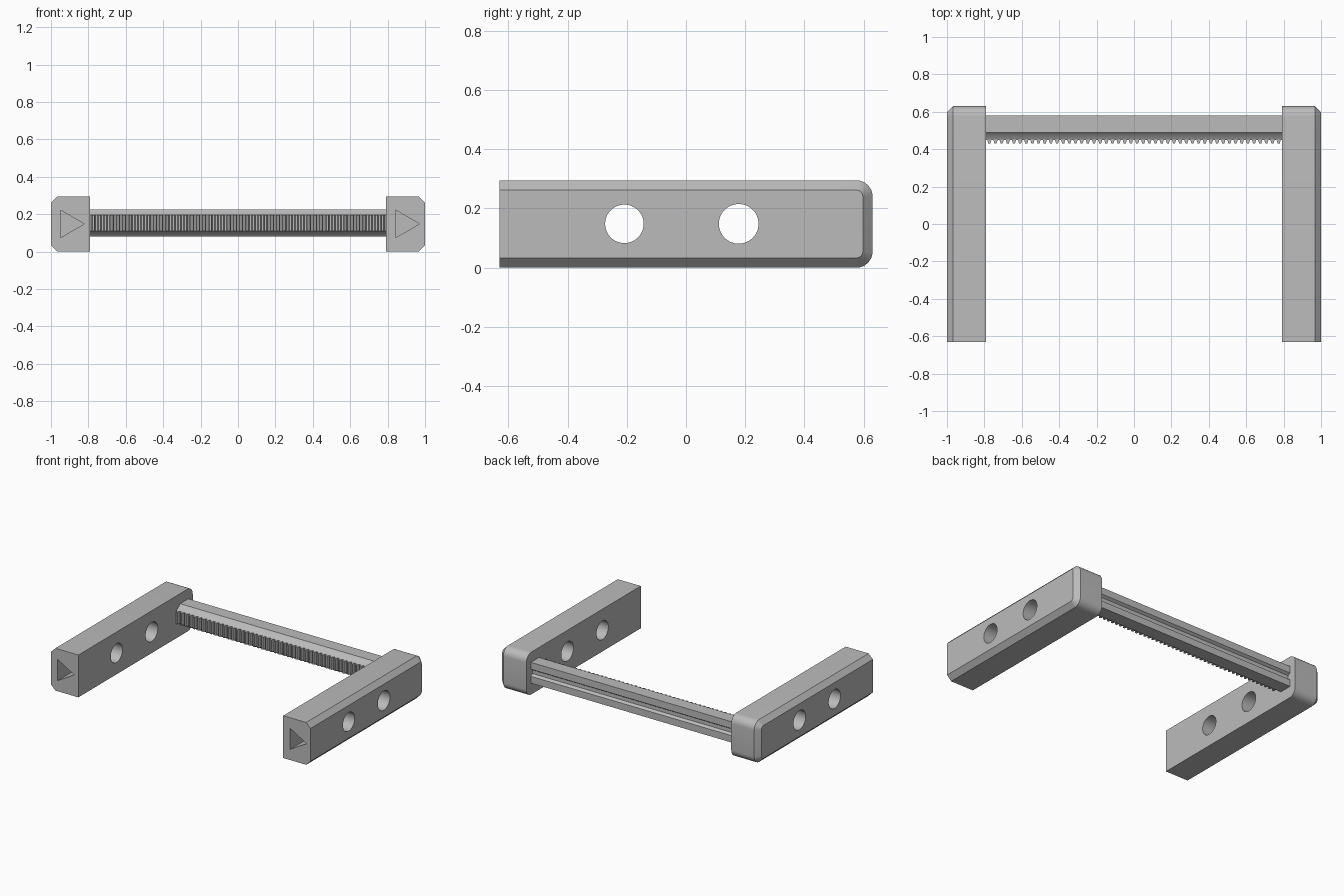
import bpy, bmesh, math
from mathutils import Vector

if "Cube" in bpy.data.objects:
    bpy.data.objects.remove(bpy.data.objects["Cube"])

gray = bpy.data.materials.new("plain_gray")
gray.diffuse_color = (0.5, 0.5, 0.5, 1)
gray.use_nodes = True
gray.node_tree.nodes["Principled BSDF"].inputs["Base Color"].default_value = gray.diffuse_color


def finish(name, bm, angle=30):
    bmesh.ops.recalc_face_normals(bm, faces=bm.faces)
    me = bpy.data.meshes.new(name)
    bm.to_mesh(me)
    bm.free()
    me.materials.append(gray)
    ob = bpy.data.objects.new(name, me)
    bpy.context.collection.objects.link(ob)
    smooth(ob, angle)
    return ob


def smooth(ob, angle=30):
    bpy.ops.object.select_all(action='DESELECT')
    ob.select_set(True)
    bpy.context.view_layer.objects.active = ob
    bpy.ops.object.shade_smooth_by_angle(angle=math.radians(angle))


def loft(name, rings):
    """Closed solid through rings of matching points."""
    bm = bmesh.new()
    loops = [[bm.verts.new(p) for p in ring] for ring in rings]
    n = len(loops[0])
    for a, b in zip(loops, loops[1:]):
        for i in range(n):
            j = (i + 1) % n
            bm.faces.new((a[i], a[j], b[j], b[i]))
    bm.faces.new(loops[0][::-1])
    bm.faces.new(loops[-1])
    return finish(name, bm)


def cut(ob, cutter):
    mod = ob.modifiers.new("cut", 'BOOLEAN')
    mod.operation = 'DIFFERENCE'
    mod.solver = 'EXACT'
    mod.object = cutter
    bpy.context.view_layer.objects.active = ob
    bpy.ops.object.modifier_apply(modifier=mod.name)
    bpy.data.objects.remove(cutter)


L, H, R, CH = 0.63, 0.295, 0.055, 0.033   # half length, height, rear radius, chamfer
INNER = 0.79


def side_profile(inset):
    """Arm side outline: square at the front, rounded at the rear."""
    pts = [(-L, H - inset), (-L, inset)]
    for cz, start in ((R, -90), (H - R, 0)):
        for k in range(9):
            a = math.radians(start + 90 * k / 8)
            pts.append((L - R + (R - inset) * math.cos(a), cz + (R - inset) * math.sin(a)))
    return pts


# Arms with cross holes and a triangular socket in the front end
for side, label in ((-1, "left"), (1, "right")):
    arm = loft(label + "_arm", [
        [(side * x, y, z) for y, z in side_profile(inset)]
        for x, inset in ((INNER, 0), (1 - CH, 0), (1, CH))])
    for y, r in ((-0.208, 0.065), (0.178, 0.067)):
        ring = [(y + r * math.cos(math.tau * k / 48), 0.148 + r * math.sin(math.tau * k / 48))
                for k in range(48)]
        cut(arm, loft("hole_cutter", [[(side * x, a, b) for a, b in ring] for x in (0.7, 1.1)]))
    x0 = -0.95 if side < 0 else 0.842
    tri = [(x0, 0.074), (x0 + 0.128, 0.148), (x0, 0.222)]
    cut(arm, loft("socket_cutter", [[(x, y, z) for x, z in tri] for y in (-0.8, -0.43)]))
    smooth(arm)

# Cross rail: stepped front edges and a shallow groove along the back
rail = [(0.58, 0.08), (0.58, 0.128), (0.562, 0.14), (0.562, 0.165), (0.58, 0.177),
        (0.58, 0.225), (0.49, 0.225), (0.475, 0.207), (0.452, 0.195),
        (0.452, 0.11), (0.475, 0.098), (0.49, 0.08)]
loft("cross_rail", [[(x, y, z) for y, z in rail] for x in (-INNER, INNER)])

# Toothed rack on the front of the rail
TEETH = 48
pitch = 2 * INNER / TEETH
outline = [(INNER, 0.46), (-INNER, 0.46)]
for i in range(TEETH):
    x = -INNER + i * pitch
    outline += [(x + f * pitch, y) for f, y in
                ((0.0, 0.45), (0.16, 0.45), (0.34, 0.43), (0.66, 0.43), (0.84, 0.45))]
outline.append((INNER, 0.45))
loft("toothed_rack", [[(x, y, z) for x, y in outline] for z in (0.11, 0.195)])
